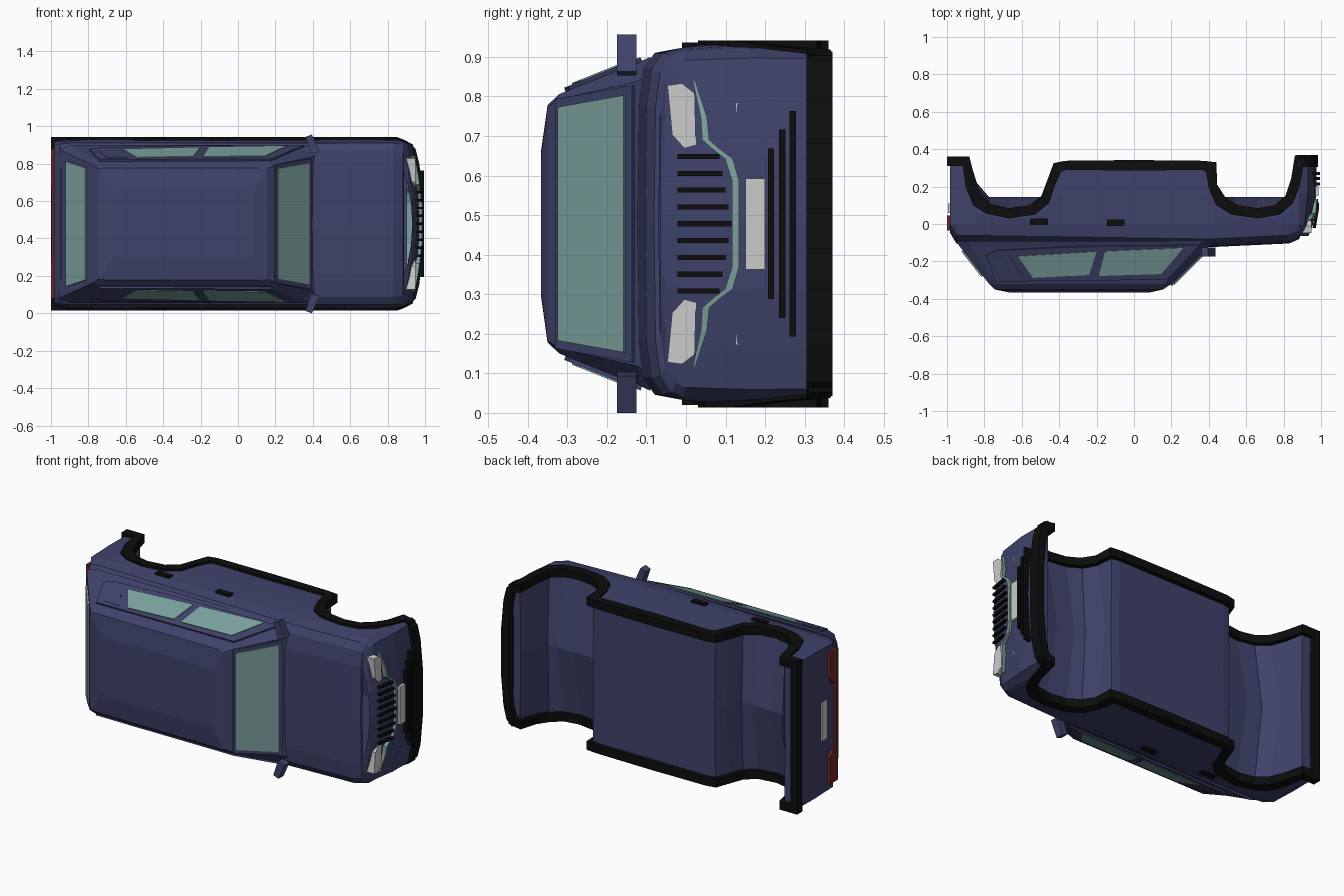
import bpy, bmesh
from mathutils import Vector

if "Cube" in bpy.data.objects:
    bpy.data.objects.remove(bpy.data.objects["Cube"])

C = 0.478  # mirror plane height: the car lies on its side, length on x, roof towards -y


def material(name, col):
    m = bpy.data.materials.new(name)
    m.diffuse_color = (*col, 1)
    m.use_nodes = True
    m.node_tree.nodes["Principled BSDF"].inputs["Base Color"].default_value = m.diffuse_color
    return m


PAINT = material("paint", (0.05, 0.055, 0.145))
BLACK = material("black_trim", (0.004, 0.004, 0.004))
GLASS = material("glass", (0.2, 0.36, 0.34))
LAMP = material("lamp_white", (0.6, 0.6, 0.6))
RED = material("lamp_red", (0.16, 0.02, 0.02))


def finish(name, bm, mat):
    bmesh.ops.remove_doubles(bm, verts=bm.verts, dist=0.0005)
    bmesh.ops.recalc_face_normals(bm, faces=bm.faces)
    me = bpy.data.meshes.new(name)
    bm.to_mesh(me)
    bm.free()
    me.materials.append(mat)
    ob = bpy.data.objects.new(name, me)
    bpy.context.collection.objects.link(ob)
    return ob


def P(x, y, s, side=1):
    return Vector((x, y, C + s * side))


def skin(bm, rings, caps=True):
    vs = [[bm.verts.new(p) for p in r] for r in rings]
    n = len(vs[0])
    for a, b in zip(vs, vs[1:]):
        for i in range(n):
            bm.faces.new((a[i], a[(i + 1) % n], b[(i + 1) % n], b[i]))
    if caps:
        bm.faces.new(vs[0])
        bm.faces.new(vs[-1])


def loft(name, rings, mat, both=False):
    """Skin closed rings of (x, y, s); optionally add the mirrored copy."""
    bm = bmesh.new()
    for side in ((1, -1) if both else (1,)):
        skin(bm, [[P(*p, side) for p in r] for r in rings])
    return finish(name, bm, mat)


def slab(name, pts, d, mat, both=False):
    """Plate: polygon of (x, y, s) thickened by vector d."""
    return loft(name, [[tuple(a - b for a, b in zip(p, d)) for p in pts],
                       [tuple(a + b for a, b in zip(p, d)) for p in pts]], mat, both)


def box(name, x, y, s, mat, both=False):
    return loft(name, [[(a, y[0], s[0]), (a, y[1], s[0]), (a, y[1], s[1]), (a, y[0], s[1])] for a in x], mat, both)


def lerp(t, table):
    if t <= table[0][0]:
        return table[0][1]
    for (a, va), (b, vb) in zip(table, table[1:]):
        if t <= b:
            return va + (vb - va) * (t - a) / (b - a)
    return table[-1][1]


# Lower edge trim: upper and lower outlines, following both wheel arches
UP = [(-1, .31), (-.915, .31), (-.9, .2), (-.86, .1), (-.79, .055), (-.67, .03), (-.53, .05),
      (-.455, .11), (-.425, .2), (-.39, .28), (-.36, .29), (0, .285), (.36, .29), (.385, .28), (.40, .19),
      (.44, .1), (.52, .05), (.66, .03), (.78, .05), (.85, .11), (.885, .2), (.905, .305), (.935, .31)]
LO = [(-1, .36), (-.88, .36), (-.85, .24), (-.82, .16), (-.76, .105), (-.67, .085), (-.56, .1),
      (-.495, .15), (-.465, .23), (-.43, .325), (-.37, .338), (0, .342), (.37, .338), (.44, .33), (.445, .21),
      (.49, .14), (.56, .1), (.66, .085), (.75, .1), (.81, .15), (.84, .24), (.86, .365), (.935, .37)]


def trim_s(x):
    return lerp(x, [(.86, .464), (.935, .425)])


loft("arch_and_sill_trim", [[(*u, trim_s(u[0])), (*l, trim_s(u[0])), (*l, trim_s(u[0]) - .05),
                             (*u, trim_s(u[0]) - .05)] for u, l in zip(UP, LO)], BLACK, True)
nose = [(.915, .435), (.95, .40), (.97, .32), (.985, .15)]
nose += [(x, -s) for x, s in reversed(nose)]
loft("front_lower_trim", [[(x, .305, s), (x, .37, s), (x - .045, .37, s * .96), (x - .045, .305, s * .96)]
                          for x, s in nose], BLACK)
box("rear_lower_trim", (-1, -.955), (.315, .36), (-.46, .46), BLACK)

# Main body: cross-sections along the length with bowed nose
TOP = [(-.985, -.04), (-.95, -.1), (.4, -.12), (.83, -.1), (.91, -.065)]
WIDTH = [(-.985, .98), (-.9, 1), (.84, 1), (.9, .975), (.94, .92)]
FLOOR = [(-.87, .33), (-.82, .145), (-.47, .145), (-.43, .31), (.41, .31), (.45, .145), (.83, .145), (.87, .33)]
NOSE = [(-.07, .93), (-.035, .945), (0, .958), (.15, .975), (.33, .975)]


def half(x, low):
    t, w = lerp(x, TOP), lerp(x, WIDTH)
    return [(t, .30 * w), (t + .012, .39 * w), (t + .04, .432 * w), (-.005, .446 * w),
            ((low - .005) / 2, .452 * w), (low, .45 * w)]


stations = [(-.985, .335), (-.95, .335)] + [((u[0] + l[0]) / 2, (u[1] + l[1]) / 2)
                                           for u, l in list(zip(UP, LO))[1:-1]] + [(.935, .335)]
rings = []
for x, low in stations:
    h = half(x, low)
    fx = (lambda y: lerp(y, NOSE) - .045) if x > .93 else (lambda y: x)
    right = [(fx(y), y, s) for y, s in h]
    left = [(a, y, -s) for a, y, s in reversed(right)]
    rings.append([P(*p) for p in right + [(fx(low), lerp(x, FLOOR), 0)] + left + [(fx(h[0][0]), h[0][0] - .004, 0)]])
bm = bmesh.new()
skin(bm, rings, caps=False)
for (x, low), bow in ((stations[0], 0), (stations[-1], .045)):
    grid = []
    for y, s in half(x, low):
        xe = x if not bow else lerp(y, NOSE)
        grid.append([bm.verts.new(P(xe - bow * f * f, y, s * f)) for f in (-1, -.75, -.4, 0, .4, .75, 1)])
    for a, b in zip(grid, grid[1:]):
        for i in range(6):
            bm.faces.new((a[i], a[i + 1], b[i + 1], b[i]))
finish("body_shell", bm, PAINT)


# Cabin: stacked outlines from belt line to roof
def outline(y, xr, xf, sr, ss, sf, cut):
    r = [(xr, y, sr), (xr + cut, y, ss), (xf - cut, y, ss), (xf, y, sf)]
    return r + [(a, b, -s) for a, b, s in reversed(r)]


loft("cabin", [outline(-.09, -.955, .43, .40, .422, .39, .06),
               outline(-.12, -.932, .40, .385, .408, .36, .06),
               outline(-.32, -.775, .20, .315, .328, .315, .04),
               outline(-.35, -.745, .155, .295, .30, .295, .04),
               outline(-.367, -.66, .08, .17, .18, .17, .04)], PAINT)


# Side windows with raised surround
def on_side(pts, lift):
    return [(x, y, .408 + (y + .12) * .4 + lift) for x, y in pts]


slab("side_window_surround", on_side([(-.79, -.165), (-.74, -.14), (-.34, -.12), (.35, -.112), (.18, -.295), (-.74, -.305)], .002),
     (0, -.003, .008), PAINT, True)
slab("rear_side_glass", on_side([(-.62, -.17), (-.20, -.145), (-.24, -.27), (-.54, -.285)], .006), (0, -.003, .008), GLASS, True)
slab("front_side_glass", on_side([(-.155, -.143), (.265, -.125), (.145, -.265), (-.19, -.275)], .006), (0, -.003, .008), GLASS, True)
slab("rear_quarter_panel", on_side([(-.75, -.175), (-.67, -.165), (-.59, -.285), (-.70, -.285)], .006), (0, -.003, .006), PAINT, True)


# Windscreen and tailgate glass
def screen(name, a, b, d, mat):
    slab(name, [(a[0], a[1], -a[2]), (a[0], a[1], a[2]), (b[0], b[1], b[2]), (b[0], b[1], -b[2])], d, mat)


screen("windscreen_frame", (.39, -.13, .35), (.195, -.325, .315), (.006, -.006, 0), PAINT)
screen("windscreen", (.372, -.148, .325), (.205, -.315, .295), (.010, -.010, 0), GLASS)
screen("tailgate_glass", (-.915, -.142, .335), (-.81, -.276, .30), (-.007, -.006, 0), GLASS)

# Door handles and mirrors
box("rear_door_handle", (-.555, -.46), (-.005, .03), (.43, .458), BLACK, True)
box("front_door_handle", (-.145, -.05), (-.01, .025), (.43, .458), BLACK, True)
loft("door_mirror", [[(.39, y, .375), (.435, y, .385), (.395, y, .478), (.36, y, .465)] for y in (-.175, -.125)], PAINT, True)

# Headlights and grille
slab("headlight", [(.925, y, s) for y, s in ((-.047, .35), (-.01, .355), (.022, .33), (.025, .20), (-.005, .192), (-.035, .225))],
     (.024, 0, 0), LAMP, True)
for i in range(9):
    s = (i - 4) * .0425
    h = .085 + .03 * (1 - abs(i - 4) / 4)
    slab("grille_bar", [(.955, -.022, s), (.972, h, s), (.99, h, s), (.972, -.022, s)], (0, 0, .0065), BLACK)
strip = [(.02, .362, .003), (.045, .27, .008), (.05, .212, .009), (.075, .19, .009), (.108, .165, .01), (.125, .11, .009), (.125, 0, .009)]
loft("grille_surround", [[(x, y + k, s) for x, k in ((.90, -w), (.985 - .3 * s * s, -w), (.985 - .3 * s * s, w), (.90, w))]
                         for y, s, w in strip], GLASS, True)

# Front bumper details
box("front_plate", (.96, .987), (.15, .2), (-.115, .115), LAMP)
for y, s in ((.215, .19), (.243, .238), (.27, .285)):
    box("bumper_slat", (.93, .994), (y - .008, y + .008), (-s, s), BLACK)
corner = [(.132, .215), (.132, .297), (.262, .328)]
loft("bumper_line", [[(x, y + a, s + b) for x, a, b in ((.90, -.006, .007), (.977 - .1 * s, -.006, .007), (.977 - .1 * s, .006, -.007), (.90, .006, -.007))]
                     for y, s in corner], LAMP, True)

# Tail lamps and rear plate
slab("tail_lamp", [(-.99, y, s) for y, s in ((-.035, .40), (.045, .40), (.045, .24), (.01, .20), (-.035, .20))], (.01, 0, 0), RED, True)
box("tail_lamp_strip", (-.998, -.98), (-.035, -.015), (-.2, .2), RED)
box("rear_plate", (-.995, -.98), (.06, .11), (-.115, .115), LAMP)
